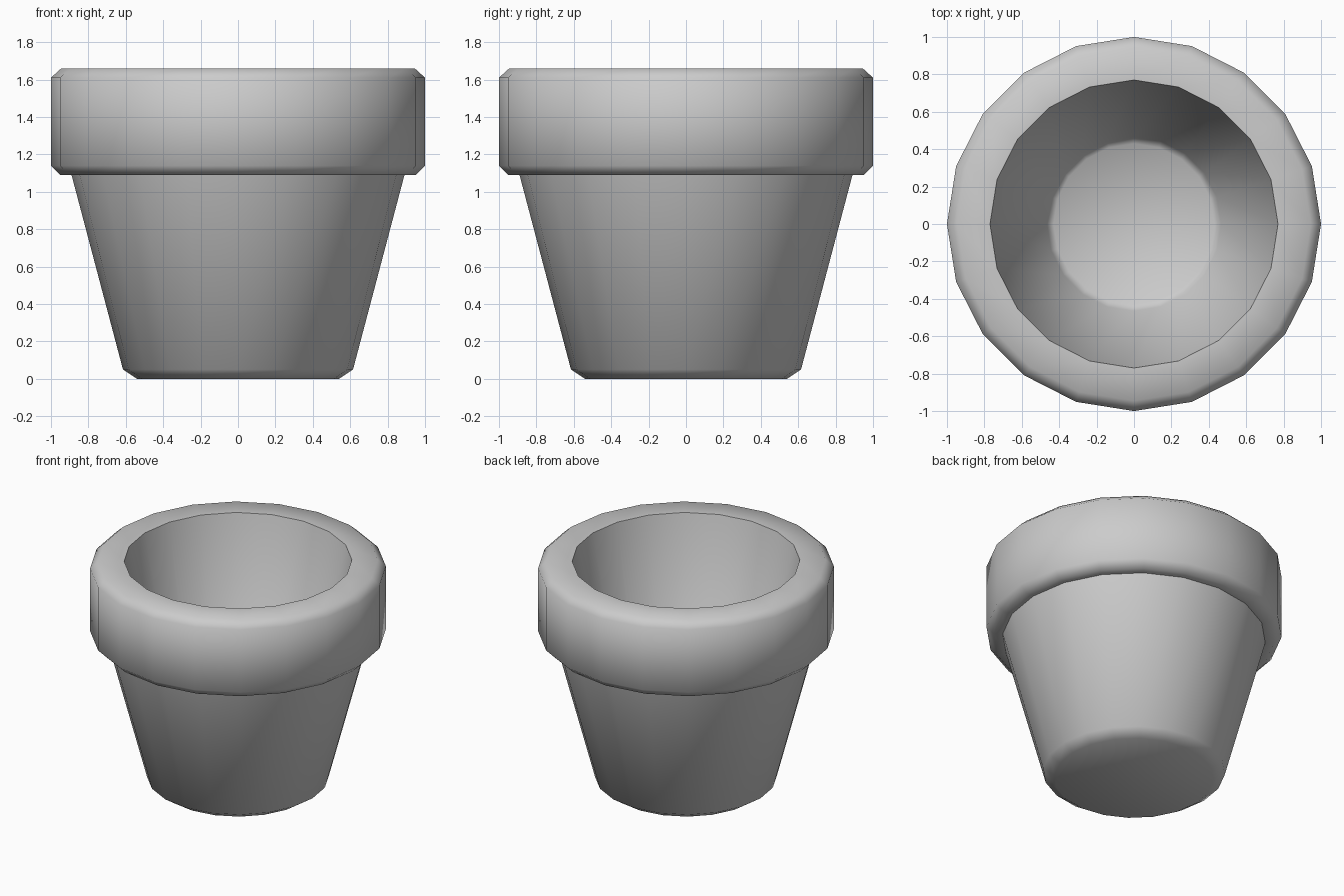
import bpy, bmesh
from math import cos, sin, tau, radians

if "Cube" in bpy.data.objects:
    bpy.data.objects.remove(bpy.data.objects["Cube"])

SIDES = 20

# Pot profile (radius, height): base, tapered wall, thick collar, lip, inner wall, floor
profile = [(0.54, 0), (0.615, 0.05), (0.89, 1.09), (0.95, 1.09), (1, 1.14),
           (1, 1.61), (0.945, 1.66), (0.77, 1.66), (0.465, 0.25), (0.43, 0.22)]

bm = bmesh.new()
rings = [[bm.verts.new((r * cos(tau * i / SIDES), r * sin(tau * i / SIDES), z))
          for i in range(SIDES)] for r, z in profile]
for low, high in zip(rings, rings[1:]):
    for i in range(SIDES):
        j = (i + 1) % SIDES
        bm.faces.new((low[i], low[j], high[j], high[i]))

# Underside and inner floor
bm.faces.new(rings[0][::-1])
bm.faces.new(rings[-1])
bmesh.ops.recalc_face_normals(bm, faces=bm.faces[:])

mesh = bpy.data.meshes.new("flower_pot")
bm.to_mesh(mesh)
bm.free()
pot = bpy.data.objects.new("flower_pot", mesh)
bpy.context.collection.objects.link(pot)

# Smooth walls and bevels, crisp lip and collar joint
bpy.context.view_layer.objects.active = pot
pot.select_set(True)
bpy.ops.object.shade_smooth_by_angle(angle=radians(55))
